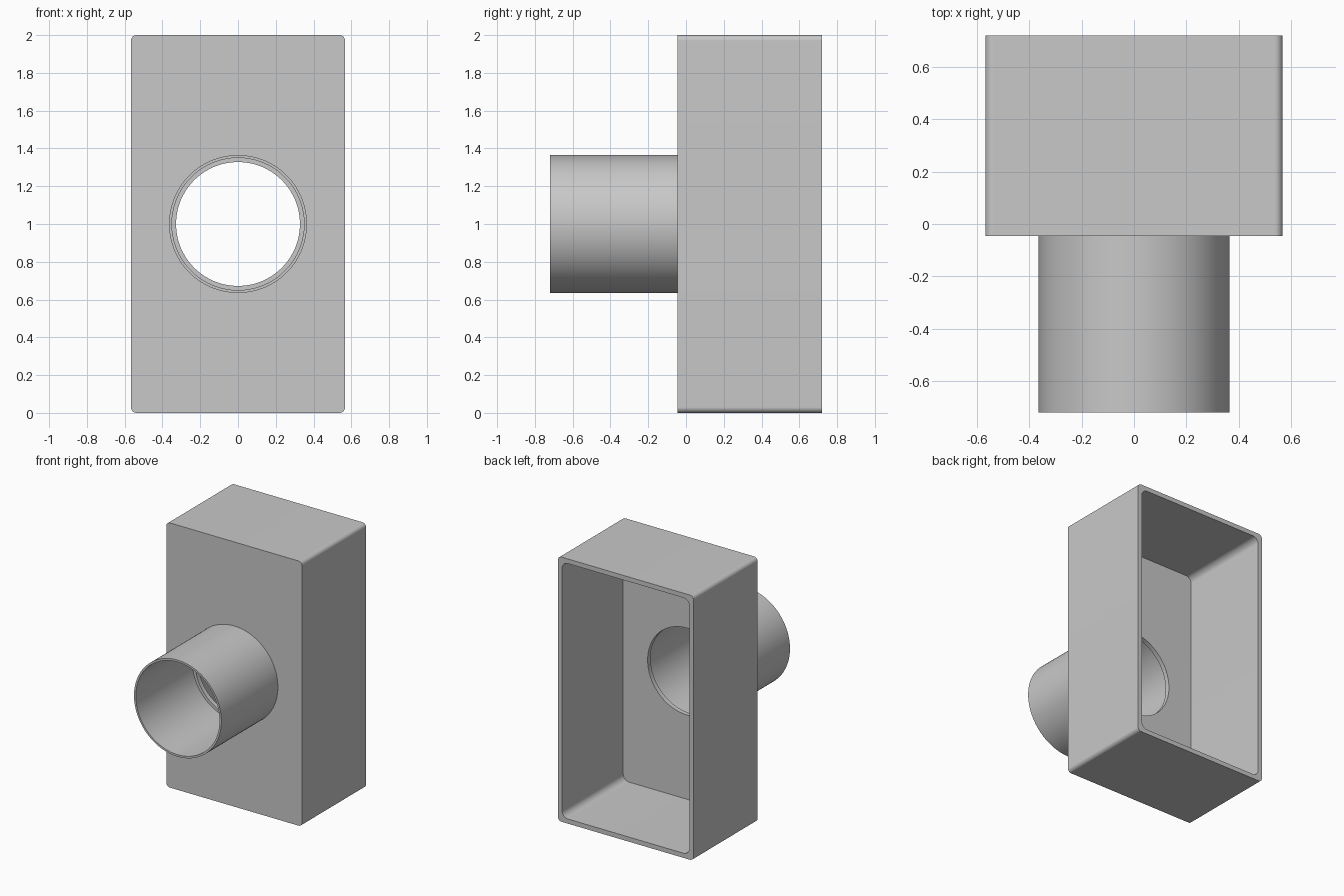
import bpy, bmesh
from math import sin, cos, pi, radians

cube = bpy.data.objects.get("Cube")
if cube:
    bpy.data.objects.remove(cube, do_unlink=True)

# Plain grey for every part
grey = bpy.data.materials.new("plain_grey")
grey.use_nodes = True
COLOUR = (0.58, 0.58, 0.58, 1)
grey.diffuse_color = COLOUR
grey.node_tree.nodes["Principled BSDF"].inputs["Base Color"].default_value = COLOUR

CENTRE_Z = 1.0
HALF_W, HALF_H = 0.567, 1.0
FRONT, BACK, PIPE_END = -0.045, 0.72, -0.72
WALL = 0.035
HOLE_R, PIPE_IN, PIPE_OUT = 0.328, 0.35, 0.365
QUARTER = 24  # points per quarter turn, shared by every outline


def circle(r):
    n = 4 * QUARTER
    angles = [2 * pi * (i + 0.5) / n for i in range(n)]
    return [(r * cos(a), r * sin(a)) for a in angles]


def rounded_rect(w, h, r):
    pts = []
    for k, (sx, sz) in enumerate(((1, 1), (-1, 1), (-1, -1), (1, -1))):
        for i in range(QUARTER):
            a = pi / 2 * (k + i / (QUARTER - 1))
            pts.append((sx * (w - r) + r * cos(a), sz * (h - r) + r * sin(a)))
    return pts


def build(name, sections):
    """Join a closed cycle of outlines, each an (outline, y) pair, with quads."""
    bm = bmesh.new()
    loops = [[bm.verts.new((x, y, CENTRE_Z + z)) for x, z in outline]
             for outline, y in sections]
    for a, b in zip(loops, loops[1:] + loops[:1]):
        for i in range(len(a)):
            bm.faces.new((a[i - 1], a[i], b[i], b[i - 1]))
    bmesh.ops.recalc_face_normals(bm, faces=bm.faces)
    mesh = bpy.data.meshes.new(name)
    bm.to_mesh(mesh)
    bm.free()
    mesh.materials.append(grey)
    obj = bpy.data.objects.new(name, mesh)
    bpy.context.collection.objects.link(obj)
    bpy.ops.object.select_all(action="DESELECT")
    obj.select_set(True)
    bpy.context.view_layer.objects.active = obj
    bpy.ops.object.shade_smooth_by_angle(angle=radians(30))


# Housing: open-backed box with a round opening in its front wall
outside = rounded_rect(HALF_W, HALF_H, 0.03)
inside = rounded_rect(HALF_W - WALL, HALF_H - WALL, 0.05)
hole = circle(HOLE_R)
build("housing", [(hole, FRONT), (outside, FRONT), (outside, BACK),
                  (inside, BACK), (inside, FRONT + WALL), (hole, FRONT + WALL)])

# Pipe: thin tube standing on the front wall around the opening
outer, inner = circle(PIPE_OUT), circle(PIPE_IN)
build("pipe", [(outer, FRONT), (outer, PIPE_END), (inner, PIPE_END), (inner, FRONT)])
